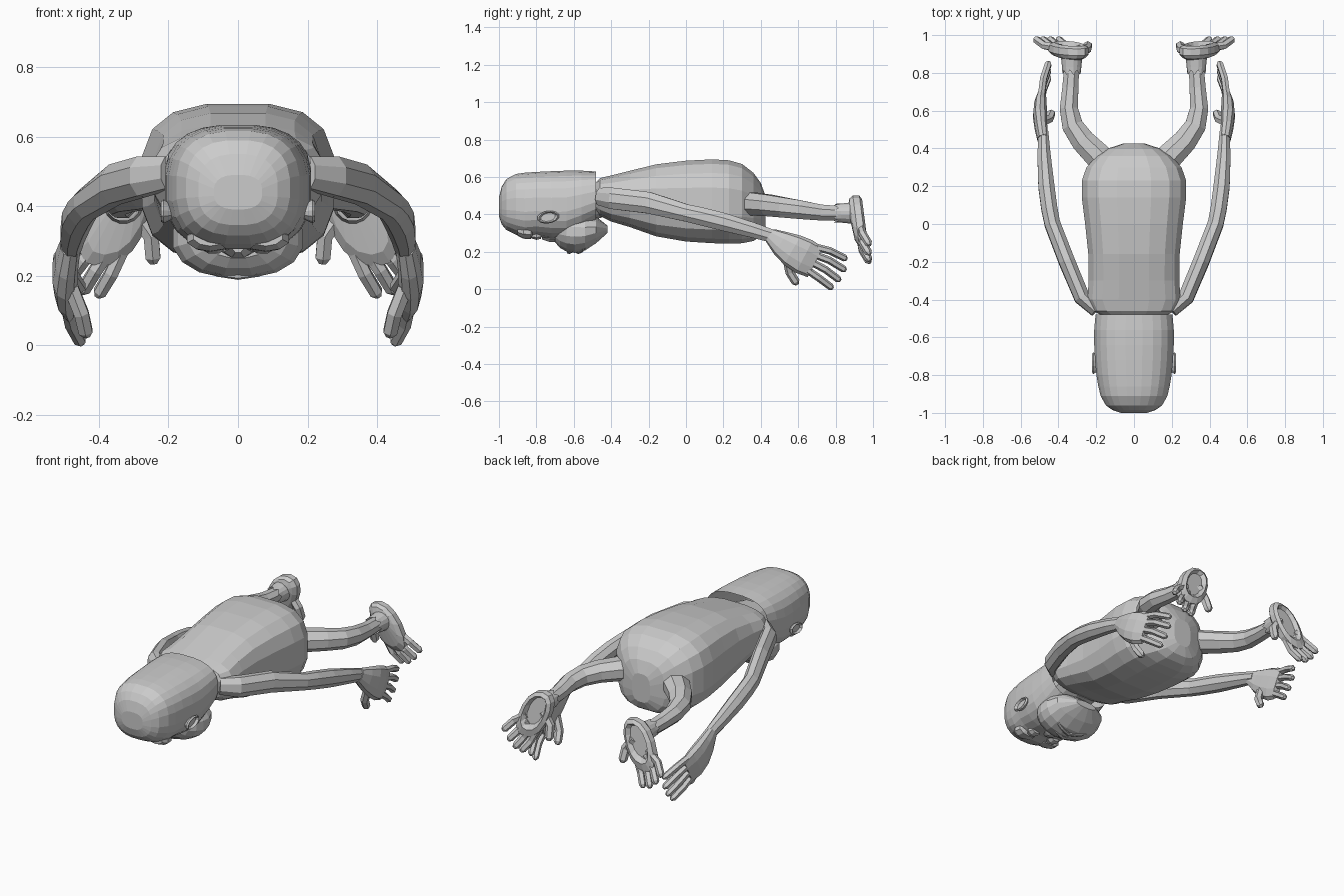
import bpy, bmesh
from math import sin, cos, pi, copysign
from mathutils import Vector

def outline(sides, n):
    # unit superellipse, n = 2 is a circle, higher is boxier
    pts = []
    for i in range(sides):
        a = 2 * pi * (i + 0.5) / sides
        c, s = cos(a), sin(a)
        pts.append((copysign(abs(c) ** (2 / n), c), copysign(abs(s) ** (2 / n), s)))
    return pts

def skin(name, rings, mirror=False, caps=(True, True)):
    bm = bmesh.new()
    vs = [[bm.verts.new(p) for p in r] for r in rings]
    k = len(rings[0])
    for a, b in zip(vs, vs[1:]):
        for i in range(k):
            bm.faces.new((a[i], a[(i + 1) % k], b[(i + 1) % k], b[i]))
    if caps[0]:
        bm.faces.new(vs[0][::-1])
    if caps[1]:
        bm.faces.new(vs[-1])
    bmesh.ops.recalc_face_normals(bm, faces=bm.faces)
    me = bpy.data.meshes.new(name)
    bm.to_mesh(me)
    bm.free()
    ob = bpy.data.objects.new(name, me)
    bpy.context.collection.objects.link(ob)
    if mirror:
        m = ob.modifiers.new("mirror", 'MIRROR')
        m.use_mirror_merge = False
    return ob

def loft(name, rows, sides=16, n=2.0, mirror=False, caps=(True, True), lean=(0, 0)):
    # rows: y, centre x, low z, high z, half width; lean slants x and y below z = 0.4
    o = outline(sides, n)
    rings = []
    for y, cx, lo, hi, w in rows:
        ring = []
        for c, s in o:
            z = (lo + hi) / 2 + s * (hi - lo) / 2
            ring.append(Vector((cx + c * w + lean[0] * (0.4 - z), y + lean[1] * (0.4 - z), z)))
        rings.append(ring)
    return skin(name, rings, mirror, caps)

def tube(name, pts, radii, sides=8, up=(1, 0, 0), n=2.0):
    # radii: (along up, across up) at each point
    pts = [Vector(p) for p in pts]
    o = outline(sides, n)
    rings = []
    for i, p in enumerate(pts):
        t = (pts[min(i + 1, len(pts) - 1)] - pts[max(i - 1, 0)]).normalized()
        u = Vector(up)
        u = (u - t * u.dot(t)).normalized()
        v = t.cross(u)
        a, b = radii[i]
        rings.append([p + u * c * a + v * s * b for c, s in o])
    return skin(name, rings, True)

def digit(name, base, mid, tip, r):
    b, m, t = Vector(base), Vector(mid), Vector(tip)
    end = t - (t - m).normalized() * r * 0.7
    tube(name, [b, m, end, t], [(r, r), (r, r), (r * .95, r * .95), (r * .45, r * .45)], 6)

# Torso
loft("torso", [
    (-.485, 0, .42, .57, .17), (-.46, 0, .39, .595, .22), (-.40, 0, .36, .61, .25),
    (-.30, 0, .33, .635, .243), (-.16, 0, .28, .67, .245), (.0, 0, .252, .69, .262),
    (.14, 0, .243, .697, .28), (.23, 0, .24, .692, .28), (.30, 0, .243, .672, .255),
    (.36, 0, .255, .625, .20), (.40, 0, .28, .57, .14), (.425, 0, .33, .50, .06)],
    16, 2.9)

# Neck
loft("neck", [(-.62, 0, .34, .54, .13), (-.45, 0, .38, .56, .15)], 12)

# Head shell, open at the back of the neck
loft("head", [
    (-1.0, 0, .39, .49, .07), (-.985, 0, .345, .55, .115), (-.96, 0, .315, .59, .15),
    (-.91, 0, .29, .617, .178), (-.86, 0, .275, .624, .19), (-.80, 0, .28, .628, .20),
    (-.72, 0, .27, .632, .208), (-.64, 0, .27, .635, .212), (-.56, 0, .31, .635, .212),
    (-.48, 0, .36, .63, .205)], 24, 2.6, caps=(True, False))

# Muzzle and jaw
loft("muzzle", [
    (-.70, 0, .25, .39, .10), (-.675, 0, .22, .41, .145), (-.64, 0, .20, .42, .175),
    (-.595, 0, .192, .42, .19), (-.54, 0, .205, .41, .19), (-.48, 0, .245, .39, .165),
    (-.42, 0, .30, .34, .07)], 16, 2.2)

# Mouth lips
for nm, y in (("upper_lip", -.625), ("lower_lip", -.575)):
    skin(nm, [[Vector((x, y + .014 * c + abs(x) * .25, .197 + x * x * 2.5 + .009 * s))
               for c, s in outline(6, 2)] for x in (-.1, -.06, 0, .06, .1)])

# Nose, brow and eyes
loft("nose", [(-.77, 0, .265, .31, .02), (-.73, 0, .25, .31, .045),
              (-.70, 0, .25, .31, .05), (-.68, 0, .265, .31, .03)], 8)
loft("brow", [(-.90, .08, .285, .34, .05), (-.87, .08, .27, .34, .07),
              (-.83, .08, .268, .34, .065), (-.82, .08, .285, .34, .05)], 10, 2, True)
loft("eye", [(-.825, .07, .27, .30, .025), (-.80, .07, .262, .31, .04),
             (-.775, .07, .268, .305, .03)], 8, 2, True)

# Ears: a rim with a recessed middle, facing sideways
ear = []
for x, r in ((.18, .5), (.20, .8), (.214, 1), (.222, .85), (.208, .65)):
    ear.append([Vector((x, -.737 + .06 * r * c, .385 + .034 * r * s + .006 * c)) for c, s in outline(12, 2)])
skin("ear", ear, True)

# Arms
tube("arm",
     [(.20, -.46, .495), (.275, -.39, .485), (.355, -.20, .462), (.432, .0, .408),
      (.448, .08, .39), (.464, .20, .36), (.476, .36, .315), (.48, .49, .275)],
     [(.035, .05), (.045, .062), (.046, .062), (.045, .05),
      (.046, .052), (.046, .052), (.038, .044), (.028, .036)], 8)

# Hands
tube("palm",
     [(.482, .45, .288), (.492, .51, .245), (.497, .57, .208), (.495, .63, .175), (.486, .69, .145)],
     [(.03, .04), (.034, .07), (.038, .09), (.034, .098), (.02, .09)], 10, n=2.4)
fingers = [((.69, .225), (.77, .205), (.86, .16)), ((.685, .185), (.765, .155), (.855, .10)),
           ((.67, .145), (.745, .105), (.825, .045)), ((.645, .105), (.71, .06), (.785, .004))]
for i, (b, m, t) in enumerate(fingers):
    digit(f"finger_{i + 1}", (.49, *b), (.48, *m), (.45, *t), .02)
digit("thumb", (.48, .54, .165), (.45, .555, .09), (.435, .595, .025), .024)

# Legs
tube("leg",
     [(.12, .28, .45), (.19, .36, .455), (.27, .44, .448), (.325, .52, .437),
      (.345, .61, .425), (.337, .72, .41), (.33, .83, .405)],
     [(.07, .08), (.066, .076), (.062, .068), (.058, .06), (.054, .052), (.046, .046), (.042, .043)],
     8, up=(0, 0, 1))

# Ankle cuffs with a zigzag edge
cuff = []
for y, r, zig in ((.79, .05, .025), (.83, .052, 0), (.885, .058, 0)):
    cuff.append([Vector((.33 + r * c, y + zig * (i % 2), .407 + r * s))
                 for i, (c, s) in enumerate(outline(16, 2))])
skin("ankle_cuff", cuff, True, (False, True))

# Feet slanting down and outward, with a hollowed sole
loft("foot", [
    (.875, .33, .36, .455, .05), (.885, .335, .26, .485, .075), (.905, .335, .225, .50, .095),
    (.94, .335, .225, .50, .092), (.952, .333, .27, .48, .068), (.93, .333, .30, .465, .05)],
    14, 2.3, True, lean=(.35, .13))
toes = [((.325, .29), (.365, .205), (.405, .14)), ((.36, .29), (.41, .215), (.45, .15)),
        ((.385, .31), (.445, .245), (.49, .185)), ((.40, .345), (.475, .295), (.525, .235))]
for i, (b, m, t) in enumerate(toes):
    digit(f"toe_{i + 1}", (b[0], .93, b[1]), (m[0], .945, m[1]), (t[0], .983, t[1]), .022)
digit("big_toe", (.30, .92, .385), (.25, .925, .315), (.243, .95, .235), .026)
